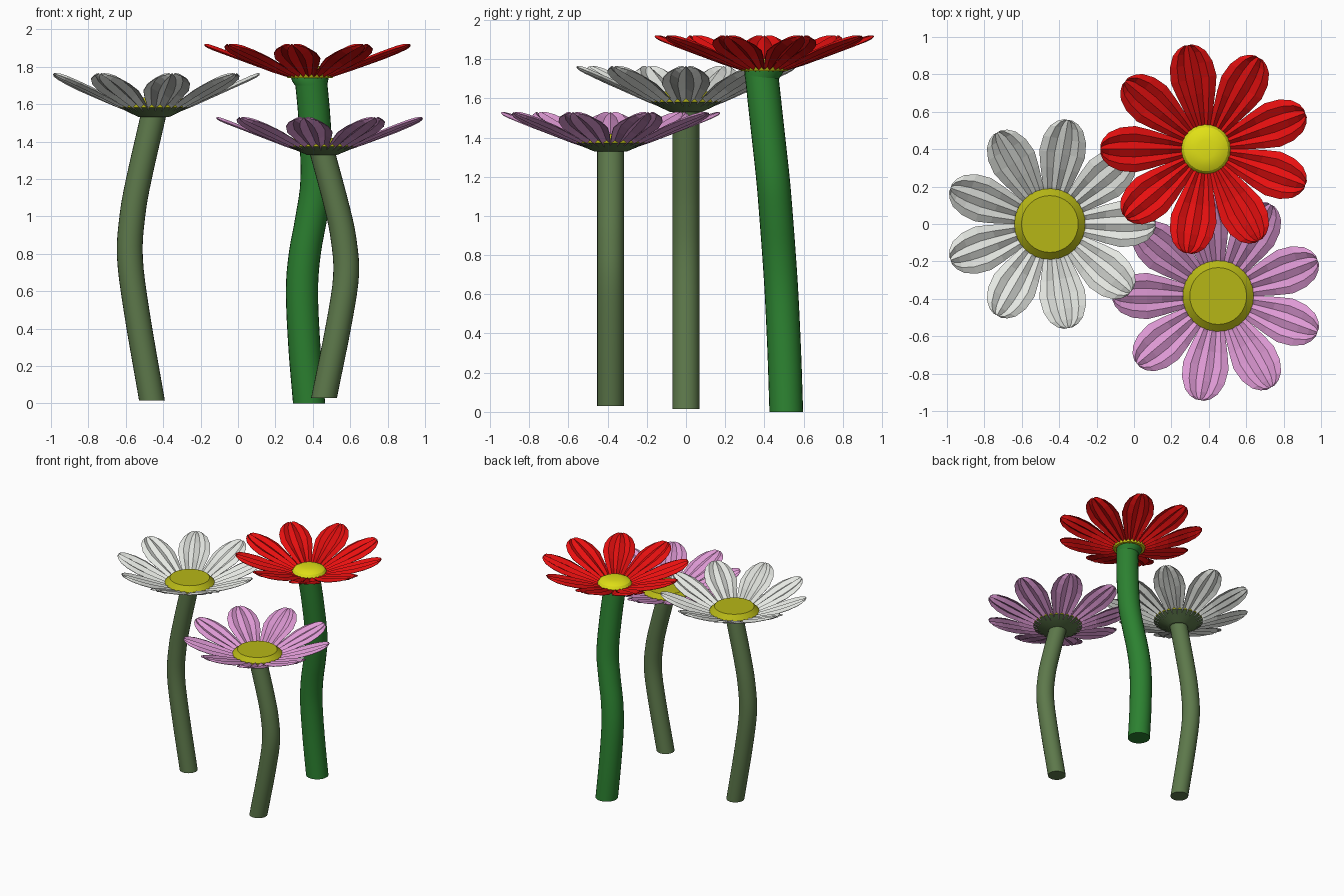
import bpy, bmesh, math
from mathutils import Matrix, Vector

if "Cube" in bpy.data.objects:
    bpy.data.objects.remove(bpy.data.objects["Cube"])


def material(name, rgb):
    m = bpy.data.materials.new(name)
    m.diffuse_color = (*rgb, 1)
    m.use_nodes = True
    m.node_tree.nodes["Principled BSDF"].inputs["Base Color"].default_value = m.diffuse_color
    return m


WHITE = material("white petal", (0.78, 0.80, 0.76))
PINK = material("pink petal", (0.73, 0.32, 0.66))
RED = material("red petal", (0.80, 0.005, 0.005))
OLIVE = material("olive stem", (0.11, 0.19, 0.07))
GREEN = material("green stem", (0.025, 0.22, 0.03))
MUSTARD = material("dark yellow", (0.47, 0.47, 0.008))
YELLOW = material("bright yellow", (0.75, 0.75, 0.008))


def finish(name, bm, mat, xf):
    bmesh.ops.recalc_face_normals(bm, faces=bm.faces)
    bm.transform(xf)
    me = bpy.data.meshes.new(name)
    bm.to_mesh(me)
    bm.free()
    me.materials.append(mat)
    ob = bpy.data.objects.new(name, me)
    bpy.context.collection.objects.link(ob)
    return ob


def tube(name, rings, mat, xf, sides=24):
    """Closed solid through horizontal rings given as (x, y, z, radius)."""
    bm = bmesh.new()
    loops = []
    for x, y, z, r in rings:
        loops.append([bm.verts.new((x + r * math.cos(math.tau * i / sides),
                                    y + r * math.sin(math.tau * i / sides), z))
                      for i in range(sides)])
    for a, b in zip(loops, loops[1:]):
        for i in range(sides):
            j = (i + 1) % sides
            bm.faces.new((a[i], a[j], b[j], b[i]))
    bm.faces.new(loops[0][::-1])
    bm.faces.new(loops[-1])
    ob = finish(name, bm, mat, xf)
    bpy.ops.object.select_all(action='DESELECT')
    ob.select_set(True)
    bpy.context.view_layer.objects.active = ob
    bpy.ops.object.shade_smooth_by_angle(angle=math.radians(25))


def stem(name, pts, radius, mat, xf, steps=4):
    """Smooth stem through a few points."""
    p = [Vector(q) for q in pts]
    p = [2 * p[0] - p[1]] + p + [2 * p[-1] - p[-2]]
    rings = []
    for k in range(1, len(p) - 2):
        a, b, c, d = p[k - 1:k + 3]
        for s in range(steps):
            t = s / steps
            q = 0.5 * (2 * b + (c - a) * t + (2 * a - 5 * b + 4 * c - d) * t * t
                       + (3 * b - a - 3 * c + d) * t ** 3)
            rings.append((*q, radius))
    rings.append((*p[-2], radius))
    tube(name, rings, mat, xf)


# petal outline: distance from centre, half width
OUTLINE = [(0.08, 0.028), (0.20, 0.072), (0.30, 0.103), (0.38, 0.123),
           (0.46, 0.115), (0.52, 0.088), (0.55, 0.055), (0.564, 0.022)]
PLEAT = [-0.5, 1, -1, 1, -1, 1, -0.5]


def petals(name, cx, cy, height, start, mat, xf, count=9):
    """Ring of pleated petals; height(r) gives the cone."""
    bm = bmesh.new()
    n = len(PLEAT)
    for k in range(count):
        ang = start + math.tau * k / count
        c, s = math.cos(ang), math.sin(ang)
        rows = []
        for r, hw in OUTLINE:
            amp = 0.011 * min(1, hw / 0.07)
            row = []
            for i, f in enumerate(PLEAT):
                w = hw * (2 * i / (n - 1) - 1)
                row.append(bm.verts.new((cx + r * c - w * s, cy + r * s + w * c,
                                         height(r) + amp * f)))
            rows.append(row)
        for a, b in zip(rows, rows[1:]):
            for i in range(n - 1):
                bm.faces.new((a[i], b[i], b[i + 1], a[i + 1]))
    ob = finish(name, bm, mat, xf)
    sol = ob.modifiers.new("thickness", 'SOLIDIFY')
    sol.thickness = 0.004
    sol.offset = 0


def daisy(colour, mat, xf):
    x = -0.45
    stem(colour + "_stem", [(-0.46, 0, 0.015), (-0.54, 0, 0.48), (-0.578, 0, 0.78),
                            (-0.565, 0, 1.0), (-0.53, 0, 1.2), (-0.45, 0, 1.55)],
         0.069, OLIVE, xf)
    tube(colour + "_cup", [(x, 0, 1.53, 0.08), (x, 0, 1.583, 0.19)], OLIVE, xf)
    tube(colour + "_flower_centre", [(x, 0, 1.583, 0.19), (x, 0, 1.598, 0.19),
                                     (x, 0, 1.636, 0.152)], MUSTARD, xf, 32)
    petals(colour + "_petals", x, 0, lambda r: 1.592 + (r - 0.19) * 0.45, 0, mat, xf)


# white daisy, and the same plant turned round and shortened in pink
daisy("white", WHITE, Matrix.Identity(4))
daisy("pink", PINK, Matrix.Translation((0, -0.385, 0.017))
      @ Matrix.Diagonal((-1, -1, 0.857, 1)))

# taller red flower
I = Matrix.Identity(4)
RX, RY = 0.385, 0.4
stem("red_stem", [(0.38, 0.512, 0), (0.355, 0.502, 0.3), (0.342, 0.488, 0.6),
                  (0.357, 0.475, 0.8), (0.393, 0.46, 1.0), (0.42, 0.443, 1.2),
                  (0.41, 0.41, 1.5), (0.39, 0.385, 1.73)], 0.086, GREEN, I)
tube("red_calyx", [(0.39, 0.388, 1.70, 0.086), (RX, RY - 0.005, 1.725, 0.097),
                   (RX, RY, 1.742, 0.10)], GREEN, I)
tube("red_flower_centre", [(RX, RY, 1.74, 0.12), (RX, RY, 1.76, 0.132), (RX, RY, 1.782, 0.118),
                           (RX, RY, 1.797, 0.09), (RX, RY, 1.804, 0.05)], YELLOW, I)
petals("red_petals", RX, RY, lambda r: 1.738 + (r - 0.08) * 0.37, math.pi, RED, I)
